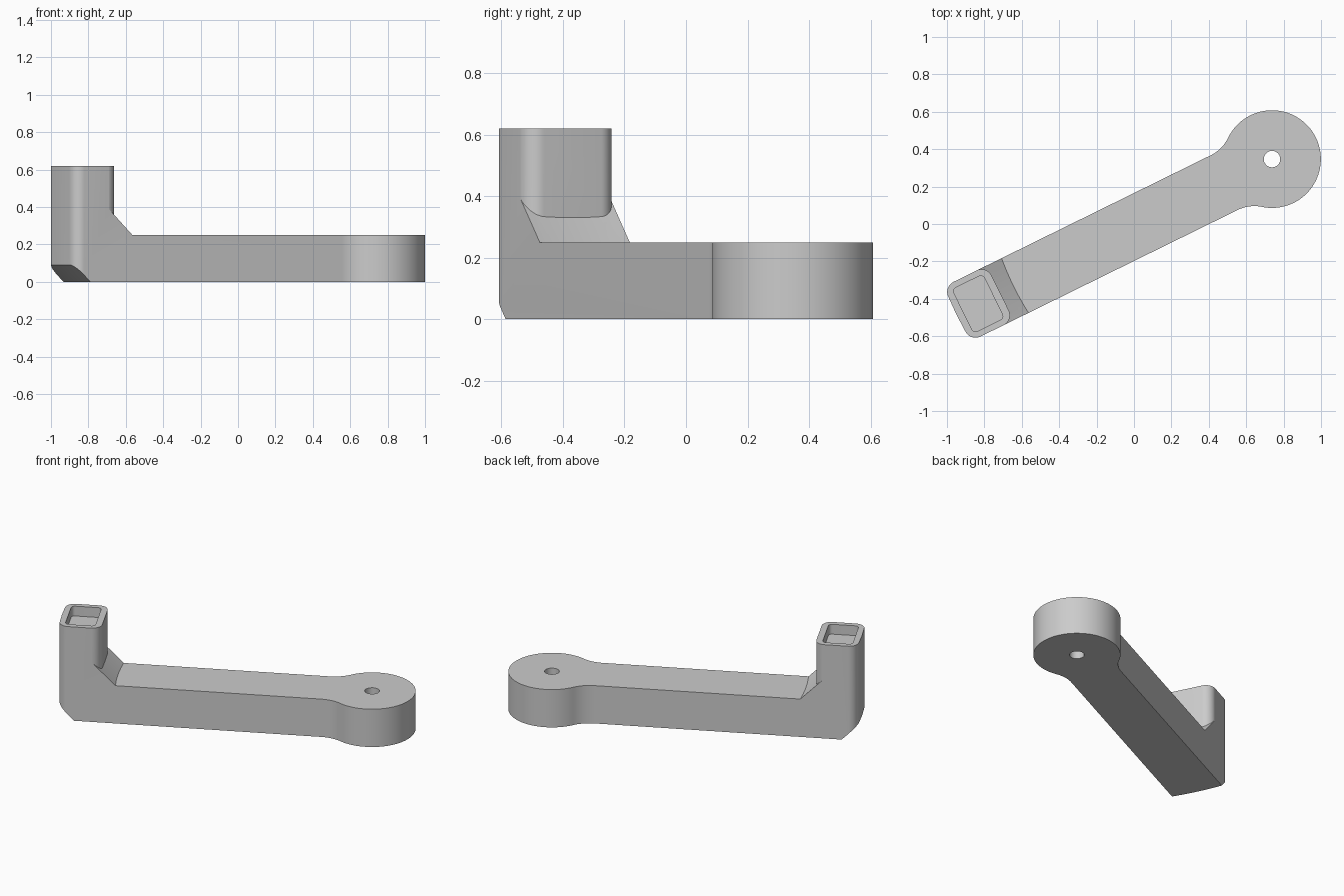
import bpy, bmesh, math
from mathutils import Matrix, Vector

if "Cube" in bpy.data.objects:
    bpy.data.objects.remove(bpy.data.objects["Cube"])

# Local frame: pivot axis at the origin, the arm runs along -x
PLACE = Matrix.Translation((0.738, 0.347, 0)) @ Matrix.Rotation(math.radians(26.2), 4, 'Z')
HALF = 0.163          # half width of the arm
HUB, FILLET = 0.261, 0.2
HEIGHT, TOP = 0.25, 0.62
END, CORNER = 1.878, 0.06


def arc(cx, cy, r, a0, a1, n):
    """Points on an arc, angles in degrees."""
    angles = [math.radians(a0 + (a1 - a0) * i / n) for i in range(n + 1)]
    return [(cx + r * math.cos(a), cy + r * math.sin(a)) for a in angles]


def finish(name, bm):
    bmesh.ops.recalc_face_normals(bm, faces=bm.faces)
    bm.transform(PLACE)
    mesh = bpy.data.meshes.new(name)
    bm.to_mesh(mesh)
    bm.free()
    obj = bpy.data.objects.new(name, mesh)
    bpy.context.collection.objects.link(obj)
    return obj


def loft(name, rings):
    """Closed solid through a list of matching point rings."""
    bm = bmesh.new()
    rows = [[bm.verts.new(p) for p in ring] for ring in rings]
    n = len(rows[0])
    for a, b in zip(rows, rows[1:]):
        for i in range(n):
            j = (i + 1) % n
            bm.faces.new((a[i], a[j], b[j], b[i]))
    bm.faces.new(rows[0])
    bm.faces.new(rows[-1][::-1])
    return finish(name, bm)


def prism(name, outline, z0, z1):
    return loft(name, [[(x, y, z) for x, y in outline] for z in (z0, z1)])


def sweep(name, profile, half_angle=18, steps=24):
    """Sweep a (radius, z) profile around the pivot, on the post side."""
    rings = []
    for i in range(steps + 1):
        a = math.radians(180 - half_angle + 2 * half_angle * i / steps)
        rings.append([(r * math.cos(a), r * math.sin(a), z) for r, z in profile])
    return loft(name, rings)


def cut(target, cutter):
    """Subtract the cutter for good and discard it."""
    mod = target.modifiers.new("cut", 'BOOLEAN')
    mod.operation, mod.solver, mod.object = 'DIFFERENCE', 'EXACT', cutter
    deps = bpy.context.evaluated_depsgraph_get()
    mesh = bpy.data.meshes.new_from_object(target.evaluated_get(deps))
    target.modifiers.clear()
    target.data = mesh
    bpy.data.objects.remove(cutter)


# Plan outline: half of it, then mirrored
fy = HALF + FILLET
fx = -math.sqrt((HUB + FILLET) ** 2 - fy ** 2)
hub_angle = math.degrees(math.atan2(fy, fx))
half = arc(0, 0, HUB, 0, hub_angle, 40)
half += arc(fx, fy, FILLET, hub_angle - 180, -90, 16)[1:]
half += arc(CORNER - END, HALF - CORNER, CORNER, 90, 180, 12)
outline = half + [(-END - 0.003, 0)] + [(x, -y) for x, y in half[:0:-1]]
arm = prism("crank_arm", outline, 0, TOP)

# Waste above the arm and its ramp, leaving the post standing
waste = sweep("waste_cutter", [(1.54, HEIGHT), (2.1, 0.81), (0.8, 0.81), (0.8, HEIGHT)])
w = HALF + 0.0005
side = [(-2.4, 0.5)] + arc(-1.62 - CORNER, w - CORNER, CORNER, 90, 0, 12)
post_keep = prism("post_keep", side + [(x, -y) for x, y in side[::-1]], 0.1, 1)
cut(waste, post_keep)
cut(arm, waste)

# Clear everything above the hub end
cut(arm, prism("hub_waste", [(-1.2, -0.5), (0.5, -0.5), (0.5, 0.5), (-1.2, 0.5)], HEIGHT, 1))

# Sloped underside at the post end
cut(arm, sweep("chamfer_cutter", [(1.78, -0.01), (2.1, -0.01), (2.1, 0.31)]))

# Pivot hole
cut(arm, prism("hole_cutter", arc(0, 0, 0.044, 0, 352.5, 47), -0.1, 0.5))

# Shallow socket in the post top
r = 0.022
socket = []
for x, y, a in ((-1.66, 0.13, 0), (-1.842, 0.13, 90), (-1.842, -0.13, 180), (-1.66, -0.13, 270)):
    sx, sy = (-1 if a in (0, 270) else 1), (-1 if y > 0 else 1)
    socket += arc(x + sx * r, y + sy * r, r, a, a + 90, 6)
cut(arm, prism("socket_cutter", socket, TOP - 0.065, 0.8))

# Colour and shading
grey = bpy.data.materials.new("light_grey")
grey.use_nodes = True
colour = (0.6, 0.6, 0.6, 1)
grey.diffuse_color = colour
for node in grey.node_tree.nodes:
    if node.type == 'BSDF_PRINCIPLED':
        node.inputs["Base Color"].default_value = colour
arm.data.materials.clear()
arm.data.materials.append(grey)
bpy.ops.object.select_all(action='DESELECT')
arm.select_set(True)
bpy.context.view_layer.objects.active = arm
bpy.ops.object.shade_smooth_by_angle(angle=math.radians(30))
